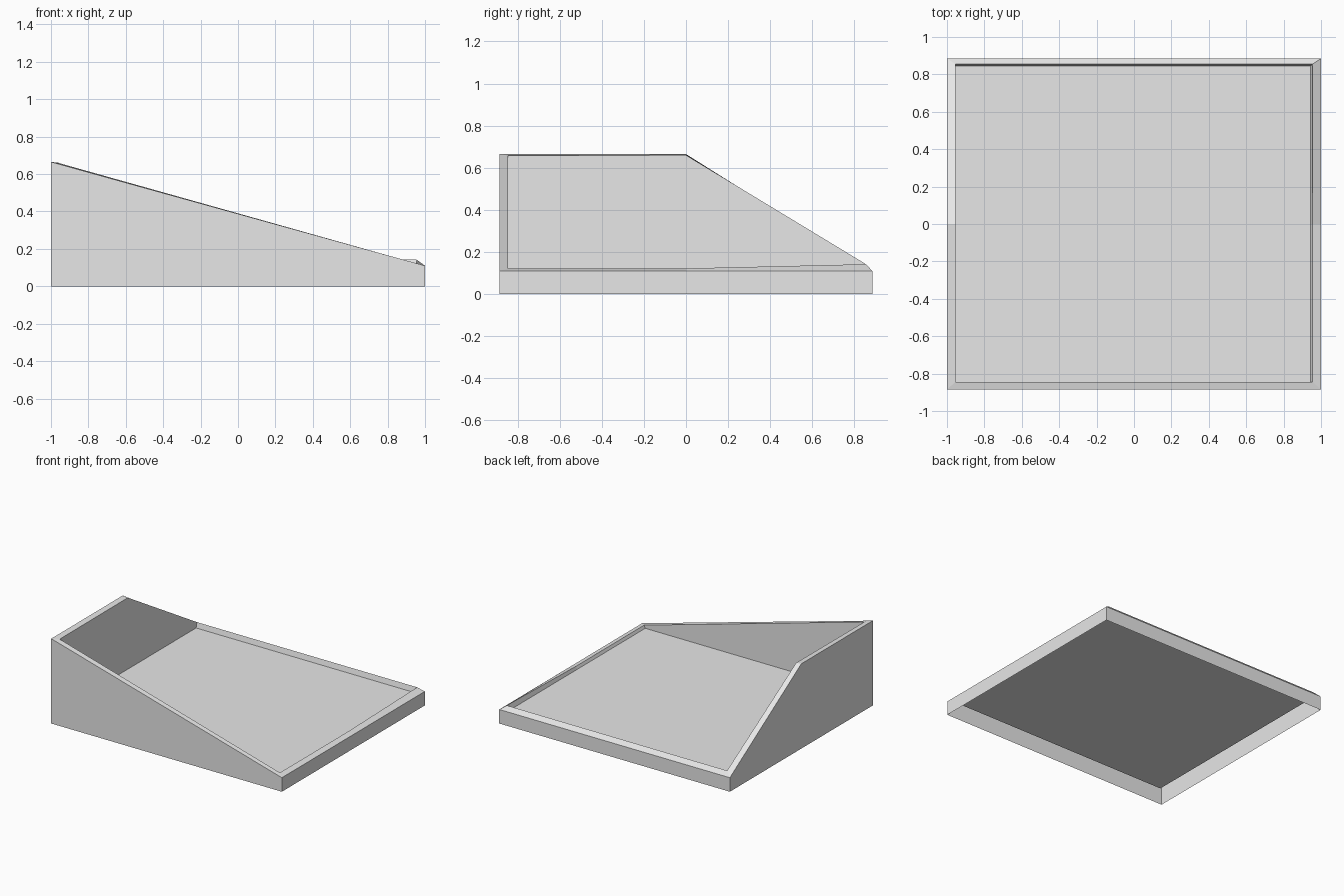
import bpy
import bmesh

if "Cube" in bpy.data.objects:
    bpy.data.objects.remove(bpy.data.objects["Cube"])

grey = bpy.data.materials.new("light grey")
grey.diffuse_color = (0.8, 0.8, 0.8, 1)
grey.use_nodes = True
grey.node_tree.nodes["Principled BSDF"].inputs["Base Color"].default_value = grey.diffuse_color

# Rings run counter-clockwise: front left, front right, right middle,
# back right, back left, left middle
rim_outer = [(-1, -.885, .665), (1, -.885, .11), (1, 0, .11),
             (1, .885, .11), (-1, .885, .11), (-1, 0, .665)]
rim_inner = [(-.955, -.845, .658), (.955, -.845, .122), (.955, 0, .122),
             (.955, .855, .142), (-.955, .855, .142), (-.955, 0, .66)]
ground = [(x, y, 0) for x, y, z in rim_outer]
floor = [(min(x, .945), min(y, .845), .1) for x, y, z in rim_inner]


def shell(name, rings, cap=False):
    """Bridge successive rings with faces; optionally close the last ring."""
    bm = bmesh.new()
    loops = [[bm.verts.new(p) for p in ring] for ring in rings]
    for a, b in zip(loops, loops[1:]):
        n = len(a)
        for i in range(n):
            j = (i + 1) % n
            bm.faces.new((a[i], a[j], b[j], b[i]))
    if cap:
        bm.faces.new(loops[-1])
    mesh = bpy.data.meshes.new(name)
    bm.to_mesh(mesh)
    bm.free()
    mesh.materials.append(grey)
    obj = bpy.data.objects.new(name, mesh)
    bpy.context.collection.objects.link(obj)
    return obj


# Open-bottomed sloped tray: outer walls, thin rim, inner walls, flat floor
shell("sloped_tray", [ground, rim_outer, rim_inner, floor], cap=True)
